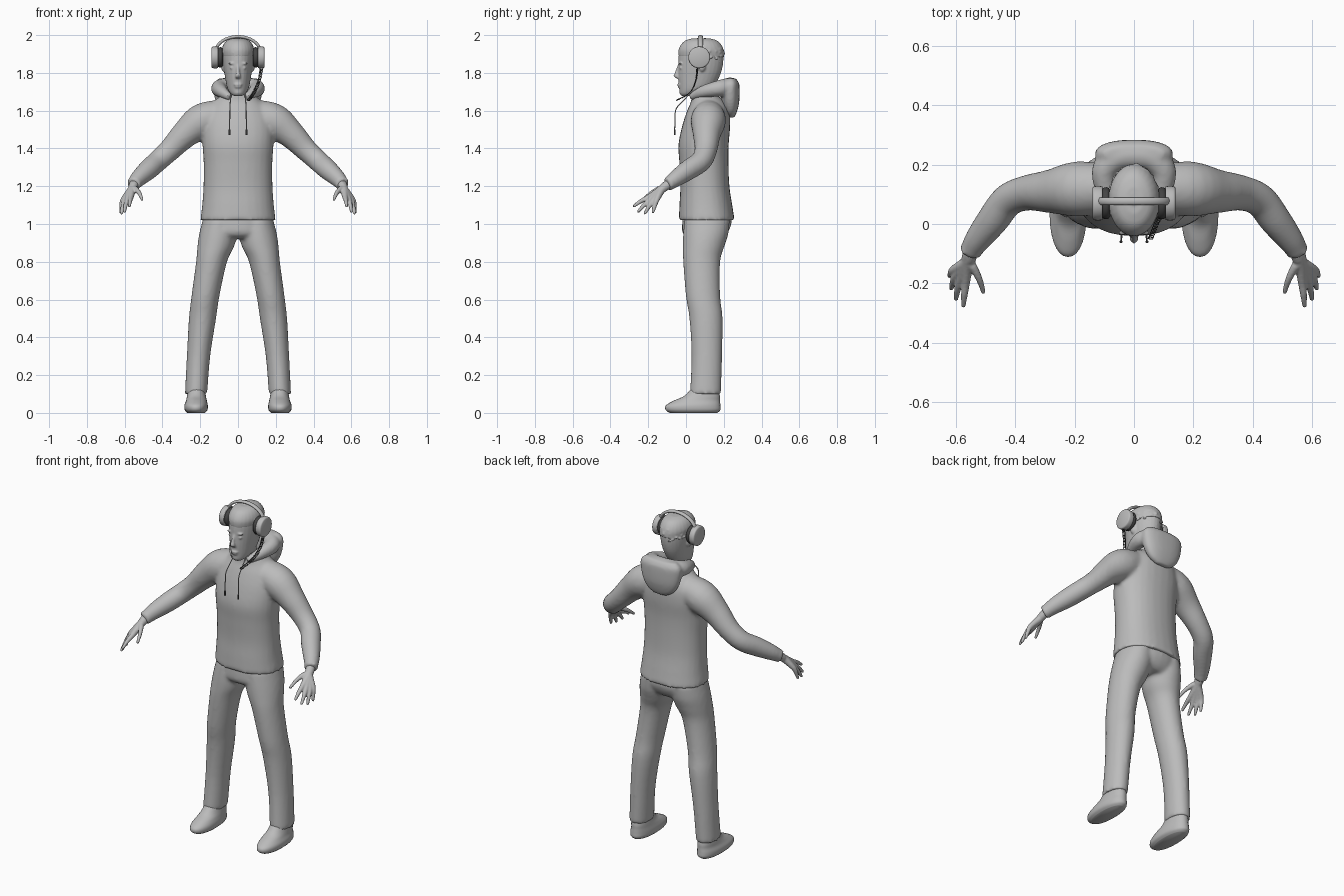
import bpy, bmesh, math, random
from mathutils import Vector, Matrix

if "Cube" in bpy.data.objects:
    bpy.data.objects.remove(bpy.data.objects["Cube"])
random.seed(4)
X, Y, Z = Vector((1, 0, 0)), Vector((0, 1, 0)), Vector((0, 0, 1))


def material(name, value):
    mat = bpy.data.materials.new(name)
    mat.use_nodes = True
    colour = (value, value, value, 1)
    mat.diffuse_color = colour
    mat.node_tree.nodes["Principled BSDF"].inputs["Base Color"].default_value = colour
    return mat


grey = material("plain grey", 0.5)
dark = material("dark grey", 0.06)


def spline(rows, steps=4):
    """Catmull-Rom resampling of rows of equal length."""
    out = []
    for i in range(len(rows) - 1):
        a, b, c, d = rows[max(i - 1, 0)], rows[i], rows[i + 1], rows[min(i + 2, len(rows) - 1)]
        for k in range(steps):
            t = k / steps
            out.append([q + t / 2 * (r - p + t * (2 * p - 5 * q + 4 * r - s + t * (3 * (q - r) + s - p)))
                        for p, q, r, s in zip(a, b, c, d)])
    return out + [list(rows[-1])]


def loft(bm, rows, ref=None, sides=28, power=1.0):
    """Closed body through rows of x, y, z, radius, radius. Rings lie flat unless ref is given."""
    rows = spline(rows)
    rings = []
    for i, (x, y, z, ra, rb) in enumerate(rows):
        u, v = X, Y
        if ref:
            tangent = Vector(rows[min(i + 1, len(rows) - 1)][:3]) - Vector(rows[max(i - 1, 0)][:3])
            u = tangent.cross(ref).normalized()
            v = u.cross(tangent).normalized()
        ring = []
        for k in range(sides):
            c, s = math.cos(math.tau * k / sides), math.sin(math.tau * k / sides)
            c, s = (math.copysign(abs(w) ** power, w) for w in (c, s))
            ring.append(bm.verts.new(Vector((x, y, z)) + u * (ra * c) + v * (rb * s)))
        rings.append(ring)
    for a, b in zip(rings, rings[1:]):
        for k in range(sides):
            j = (k + 1) % sides
            bm.faces.new((a[k], a[j], b[j], b[k]))
    bm.faces.new(rings[0])
    bm.faces.new(rings[-1])


def ball(bm, centre, size):
    bmesh.ops.create_icosphere(bm, subdivisions=2, radius=1,
                               matrix=Matrix.Translation(centre) @ Matrix.Diagonal((*size, 1)))


def finish(name, bm, voxel=0, relax=0, mat=grey):
    bmesh.ops.recalc_face_normals(bm, faces=bm.faces)
    mesh = bpy.data.meshes.new(name)
    bm.to_mesh(mesh)
    bm.free()
    mesh.materials.append(mat)
    obj = bpy.data.objects.new(name, mesh)
    bpy.context.collection.objects.link(obj)
    mesh.polygons.foreach_set("use_smooth", [True] * len(mesh.polygons))
    if voxel:
        mod = obj.modifiers.new("fuse", "REMESH")
        mod.mode, mod.voxel_size, mod.use_smooth_shade = "VOXEL", voxel, True
    if relax:
        mod = obj.modifiers.new("relax", "SMOOTH")
        mod.factor, mod.iterations = 0.5, relax
    return obj


def wire(name, points, radius, mat=grey):
    curve = bpy.data.curves.new(name, "CURVE")
    curve.dimensions, curve.bevel_depth, curve.bevel_resolution = "3D", radius, 1
    curve.use_fill_caps = True
    path = curve.splines.new("POLY")
    path.points.add(len(points) - 1)
    for point, co in zip(path.points, points):
        point.co = (*co[:3], 1)
    curve.materials.append(mat)
    bpy.context.collection.objects.link(bpy.data.objects.new(name, curve))


def side(rows, s):
    return [(s * r[0], *r[1:]) for r in rows]


# Sweater: torso with both sleeves fused in
bm = bmesh.new()
torso = [(1.02, .11, .2, .148), (1.1, .105, .19, .14), (1.2, .1, .183, .13), (1.32, .095, .182, .13),
         (1.42, .093, .188, .133), (1.52, .107, .19, .127), (1.6, .118, .165, .112),
         (1.65, .115, .125, .088), (1.685, .095, .085, .066), (1.7, .09, .06, .05)]
loft(bm, [(0, y, z, rx, ry) for z, y, rx, ry in torso], power=.9)
sleeve = [(.08, .12, 1.58, .08), (.19, .118, 1.545, .093), (.28, .11, 1.475, .074), (.36, .105, 1.393, .06),
          (.425, .08, 1.333, .056), (.475, .015, 1.288, .054), (.525, -.05, 1.243, .045),
          (.548, -.086, 1.217, .038), (.556, -.1, 1.209, .04)]
for s in (1, -1):
    loft(bm, side([(*r, r[3]) for r in sleeve], s), ref=Z)
finish("sweater", bm, .01, 7)

# Trousers: pelvis and two legs
bm = bmesh.new()
loft(bm, [(0, .11, 1.06, .175, .125), (0, .11, 1.0, .192, .13), (0, .1, .95, .185, .118), (0, .1, .925, .13, .09)])
leg = [(.1, .112, 1.03, .085, .12), (.105, .105, .95, .1, .12), (.118, .093, .88, .097, .11),
       (.14, .083, .8, .082, .098), (.172, .09, .62, .074, .091), (.188, .106, .5, .072, .088),
       (.209, .11, .3, .062, .081), (.222, .103, .1, .059, .083)]
for s in (1, -1):
    loft(bm, side(leg, s))
finish("trousers", bm, .01, 7)

# Shoes
shoe = [(.222, .04, 0, .046, .125), (.222, .037, .015, .06, .145), (.222, .038, .04, .062, .144),
        (.22, .058, .065, .055, .122), (.22, .085, .09, .05, .094), (.22, .1, .13, .044, .07)]
for s, label in ((1, "left"), (-1, "right")):
    bm = bmesh.new()
    loft(bm, side(shoe, s), power=.92)
    finish(label + "_shoe", bm)

# Hands: five digits grown from the wrist and fused into a palm
digits = [((.567, -.195, 1.143), (.572, -.24, 1.12), (.575, -.275, 1.095)),
          ((.585, -.187, 1.132), (.595, -.222, 1.1), (.6, -.252, 1.067)),
          ((.599, -.172, 1.127), (.61, -.198, 1.09), (.616, -.217, 1.057)),
          ((.607, -.154, 1.13), (.617, -.166, 1.095), (.622, -.175, 1.064)),
          ((.543, -.145, 1.185), (.522, -.185, 1.163), (.508, -.228, 1.13))]
for s, label in ((1, "left"), (-1, "right")):
    bm = bmesh.new()
    for digit in digits:
        points = [(.548, -.085, 1.217), (.56, -.125, 1.187), *digit]
        radii = (.025, .022, .015, .0115, .008)
        loft(bm, side([(*p, r, r) for p, r in zip(points, radii)], s), ref=Z, sides=12)
        ball(bm, (s * digit[-1][0], *digit[-1][1:]), (.008, .008, .008))
    finish(label + "_hand", bm, .0045, 3)

# Head with neck, nose, brows, eyes, lips and ears
bm = bmesh.new()
skull = [(1.678, .0, .02, .022), (1.69, .015, .038, .047), (1.72, .05, .057, .086), (1.78, .068, .069, .109),
         (1.84, .077, .078, .118), (1.9, .08, .082, .118), (1.94, .08, .077, .108), (1.965, .08, .058, .083),
         (1.978, .08, .028, .045)]
loft(bm, [(0, y, z, rx, ry) for z, y, rx, ry in skull])
loft(bm, [(0, .095, 1.62, .058, .055), (0, .09, 1.69, .05, .052), (0, .09, 1.78, .05, .055)])
loft(bm, [(0, -.036, 1.845, .007, .006), (0, -.047, 1.81, .009, .009), (0, -.052, 1.782, .015, .011),
          (0, -.04, 1.77, .012, .008)])
ball(bm, (0, -.057, 1.785), (.009, .009, .009))
ball(bm, (0, -.036, 1.738), (.024, .011, .006))
ball(bm, (0, -.034, 1.726), (.02, .011, .006))
ball(bm, (0, -.018, 1.697), (.022, .018, .014))
for s in (1, -1):
    ball(bm, (s * .032, -.03, 1.85), (.022, .009, .006))
    ball(bm, (s * .031, -.028, 1.827), (.014, .008, .007))
    ball(bm, (s * .078, .085, 1.84), (.012, .02, .034))
finish("head", bm, .005, 3)

# Hair: cap roughened with small curls
bm = bmesh.new()
loft(bm, [(0, .082, 1.885, .082, .121), (0, .08, 1.92, .086, .12), (0, .08, 1.95, .077, .106),
          (0, .08, 1.972, .058, .082), (0, .08, 1.983, .03, .045)])
for i in range(170):
    d = Vector((random.gauss(0, 1), random.gauss(0, 1), random.gauss(0, 1))).normalized()
    spot = Vector((0, .082, 1.895)) + Vector((d.x * .082, d.y * .116, d.z * .086))
    if spot.z > 1.905 - .45 * max(spot.y - .06, 0):
        r = random.uniform(.006, .011)
        ball(bm, spot, (r, r, r * .7))
finish("hair", bm, .005, 1)

# Hood: rolled collar and hanging bag
bm = bmesh.new()
collar = [(.045, .025, 1.672, .018), (.085, .09, 1.7, .032), (.1, .175, 1.718, .043), (.06, .222, 1.725, .048)]
ring = collar + [(0, .232, 1.728, .048)] + side(collar[::-1], -1)
loft(bm, [(*r, r[3]) for r in ring], ref=Z)
bag = [(1.562, .24, .04, .014), (1.59, .238, .085, .03), (1.64, .235, .115, .046), (1.7, .233, .13, .051),
       (1.745, .236, .128, .045), (1.772, .237, .1, .025)]
loft(bm, [(0, y, z, rx, ry) for z, y, rx, ry in bag], power=.85)
finish("hood", bm, .008, 5)

# Headphones: cups, pads and band
for s, label in ((1, "left"), (-1, "right")):
    bm = bmesh.new()
    cup = [(.106, .05), (.109, .057), (.134, .057), (.14, .05)]
    loft(bm, side([(x, .07, 1.882, r, r) for x, r in cup], s), ref=Z, sides=32)
    finish(label + "_ear_cup", bm)
    bm = bmesh.new()
    pad = [(.08, .044), (.088, .053), (.1, .053), (.108, .047)]
    loft(bm, side([(x, .07, 1.882, r, r) for x, r in pad], s), ref=Z, sides=32)
    finish(label + "_ear_pad", bm, mat=dark)
bm = bmesh.new()
arc = []
for i in range(15):
    a = math.pi * i / 14
    arc.append((.118 * math.cos(a), .077, 1.91 + .082 * math.sin(a), .008, .013))
loft(bm, arc, ref=Y, sides=16)
finish("headphone_band", bm)

# Coiled cord hanging from the left cup
centre = spline([(.125, .06, 1.826), (.112, .052, 1.76), (.085, .02, 1.695), (.055, -.05, 1.655)], 110)
coil = []
for i, p in enumerate(centre):
    a = i * math.tau / 12
    coil.append(Vector(p) + .008 * (X * math.cos(a) + Vector((0, .6, .6)) * math.sin(a)))
wire("coiled_cord", coil, .0018, dark)

# Drawstrings with dark tips
for s, label in ((1, "left"), (-1, "right")):
    string = side([(.037, .02, 1.69), (.04, -.012, 1.655), (.043, -.052, 1.61), (.044, -.058, 1.56),
                   (.044, -.06, 1.49)], s)
    wire(label + "_drawstring", spline(string), .003)
    wire(label + "_drawstring_tip", [(s * .044, -.06, z) for z in (1.5, 1.472)], .0055, dark)
